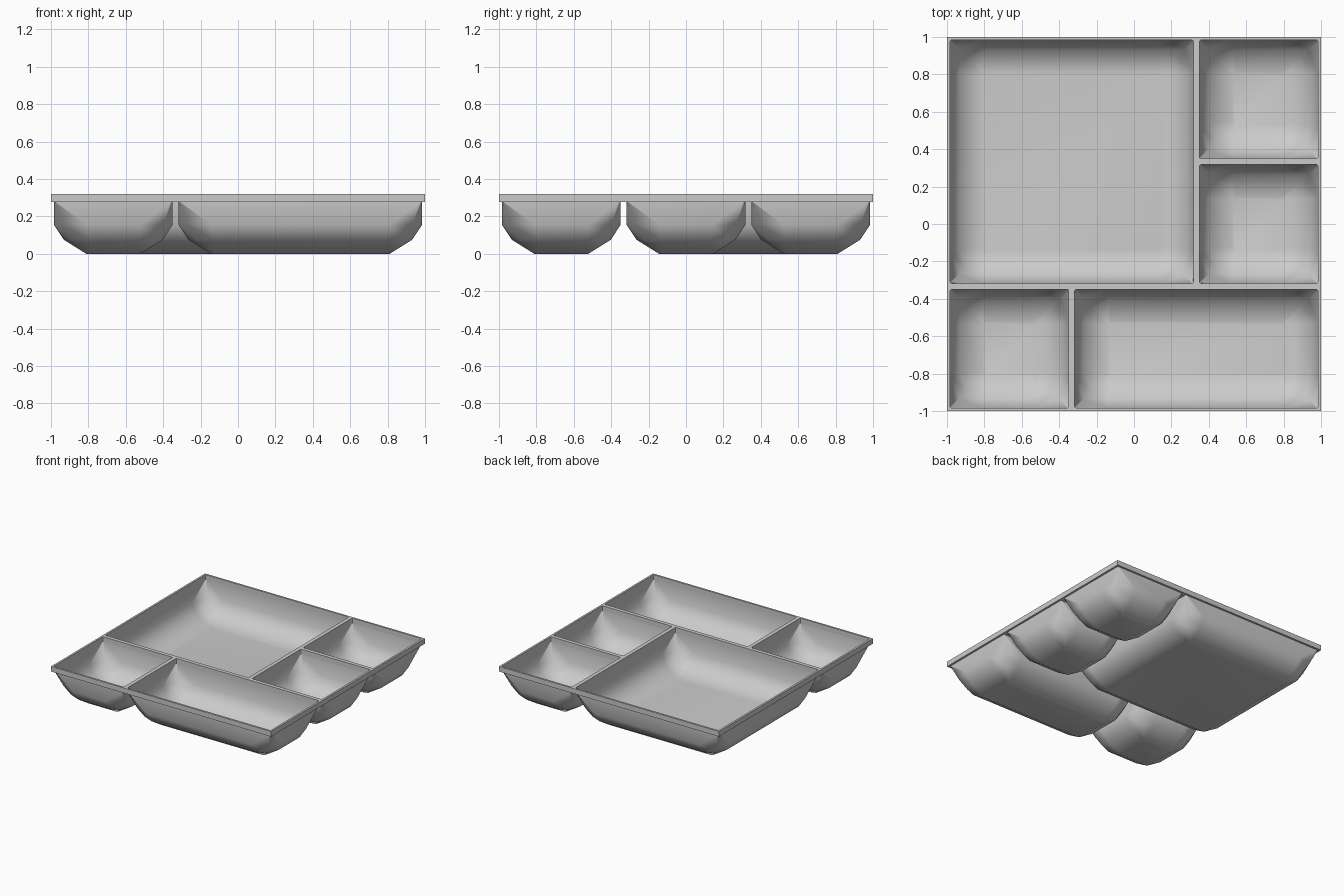
import bpy, bmesh, math

if "Cube" in bpy.data.objects:
    bpy.data.objects.remove(bpy.data.objects["Cube"])

RIM_Z, RIM_H = 0.278, 0.042   # underside and thickness of the rim
T = 1 / 3                     # the tray is laid out on a 3 x 3 grid
GAP = 0.016                   # half the width of the dividers
RADIUS = 0.01

# Compartments as grid cells: name -> x0, x1, y0, y1
CELLS = {
    "large_compartment": (-1, T, -T, 1),
    "back_small_compartment": (T, 1, T, 1),
    "middle_small_compartment": (T, 1, -T, T),
    "front_small_compartment": (-1, -T, -1, -T),
    "long_compartment": (-T, 1, -1, -T),
}
# Bowl section: inset from the opening, height, corner radius
SECTION = [(0, RIM_Z, RADIUS), (0, 0.155, 0.173), (0.053, 0.075, 0.13), (0.173, 0.0, 0.02)]


def rounded_rect(cell, inset, r=RADIUS, steps=2):
    x0, x1, y0, y1 = cell
    x0, x1, y0, y1 = x0 + inset + r, x1 - inset - r, y0 + inset + r, y1 - inset - r
    pts = []
    for k, (cx, cy) in enumerate([(x1, y1), (x0, y1), (x0, y0), (x1, y0)]):
        for s in range(steps + 1):
            a = math.pi / 2 * (k + s / steps)
            pts.append((cx + r * math.cos(a), cy + r * math.sin(a)))
    return pts


def bowl(name, cell):
    bm = bmesh.new()
    rings = [[bm.verts.new((x, y, z)) for x, y in rounded_rect(cell, GAP + d, r)]
             for d, z, r in SECTION]
    n = len(rings[0])
    for a, b in zip(rings, rings[1:]):
        for i in range(n):
            j = (i + 1) % n
            bm.faces.new((a[i], b[i], b[j], a[j]))
    bm.faces.new(list(reversed(rings[-1])))
    for f in bm.faces:
        f.smooth = True
    me = bpy.data.meshes.new(name)
    bm.to_mesh(me)
    bm.free()
    ob = bpy.data.objects.new(name, me)
    ob.modifiers.new("even_shading", 'WEIGHTED_NORMAL')
    bpy.context.collection.objects.link(ob)


# Rim and dividers: a filled outline with five openings, extruded
curve = bpy.data.curves.new("rim_and_dividers", 'CURVE')
curve.dimensions = '2D'
curve.fill_mode = 'BOTH'
curve.extrude = RIM_H / 2
outlines = [[(-1, -1), (1, -1), (1, 1), (-1, 1)]]
outlines += [rounded_rect(c, GAP) for c in CELLS.values()]
for pts in outlines:
    sp = curve.splines.new('POLY')
    sp.points.add(len(pts) - 1)
    for p, (x, y) in zip(sp.points, pts):
        p.co = (x, y, 0, 1)
    sp.use_cyclic_u = True
rim = bpy.data.objects.new("rim_and_dividers", curve)
rim.location.z = RIM_Z + RIM_H / 2
bpy.context.collection.objects.link(rim)
bpy.context.view_layer.objects.active = rim
rim.select_set(True)
bpy.ops.object.convert(target='MESH')
bpy.ops.object.shade_flat()

# Bowls hanging from the openings
for name, cell in CELLS.items():
    bowl(name, cell)
